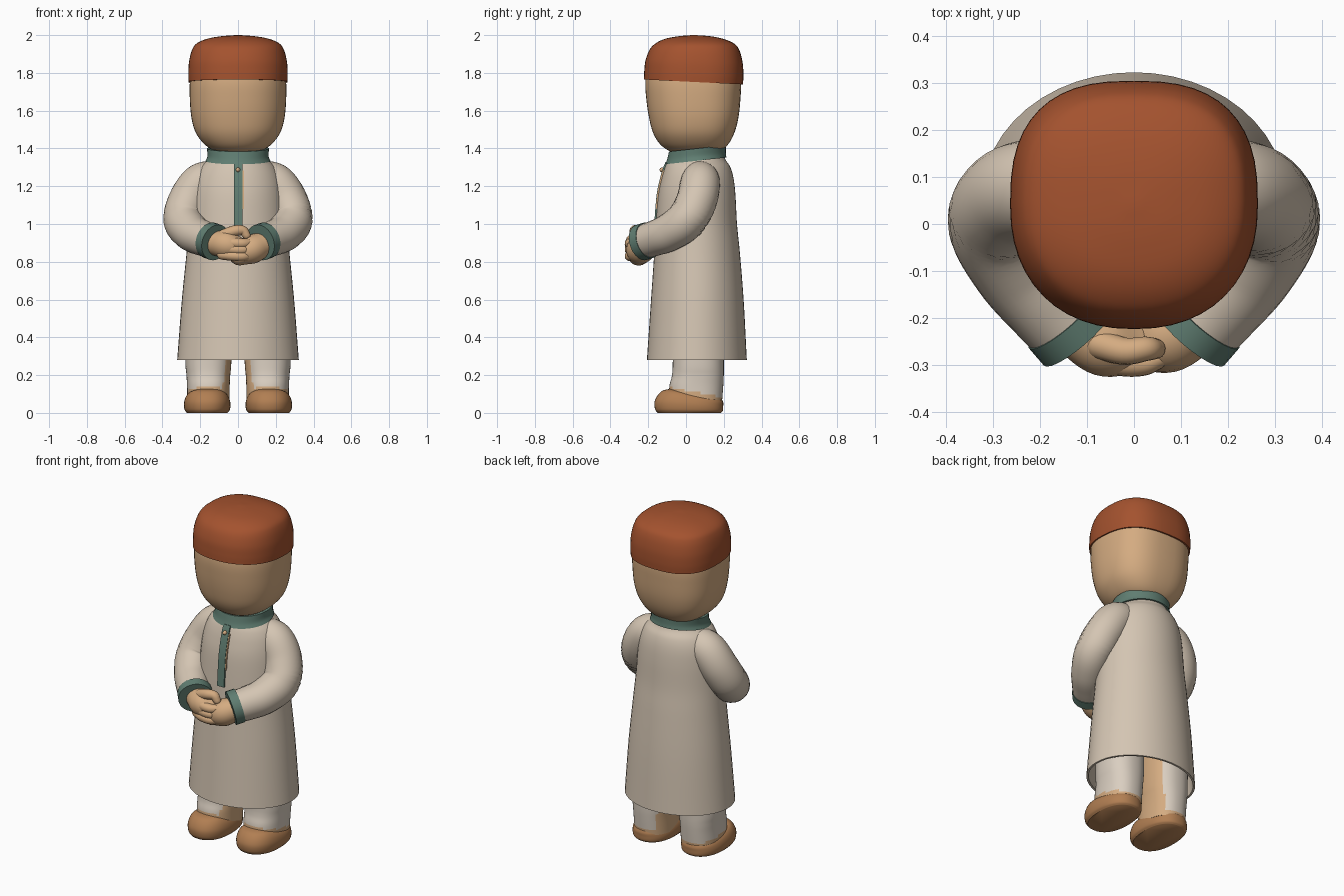
import bpy, bmesh
from math import sin, cos, pi, sqrt
from mathutils import Vector

if "Cube" in bpy.data.objects:
    bpy.data.objects.remove(bpy.data.objects["Cube"], do_unlink=True)


def material(name, rgb):
    m = bpy.data.materials.new(name)
    m.use_nodes = True
    m.diffuse_color = (*rgb, 1)
    node = m.node_tree.nodes["Principled BSDF"]
    node.inputs["Base Color"].default_value = (*rgb, 1)
    node.inputs["Roughness"].default_value = 0.8
    return m


CLOTH = material("cream cloth", (0.66, 0.56, 0.45))
TROUSER = material("pale trouser cloth", (0.70, 0.62, 0.53))
SKIN = material("tan skin", (0.66, 0.41, 0.22))
RUST = material("rust felt", (0.37, 0.085, 0.028))
GREEN = material("grey green trim", (0.115, 0.205, 0.165))
LEATHER = material("brown leather", (0.44, 0.21, 0.085))


def smooth(rows, steps=6):
    """Catmull-Rom resampling of rows of numbers."""
    rows = [Vector(r) for r in rows]
    p = [2 * rows[0] - rows[1]] + rows + [2 * rows[-1] - rows[-2]]
    out = []
    for i in range(1, len(p) - 2):
        a, b, c, d = p[i - 1:i + 3]
        for k in range(steps):
            t = k / steps
            out.append(0.5 * (2 * b + (c - a) * t + (2 * a - 5 * b + 4 * c - d) * t * t
                              + (3 * b - a - 3 * c + d) * t ** 3))
    return out + [rows[-1]]


def skin_rings(name, rings, mats, rule=None, angle=50):
    """Closed surface through matching rings of points."""
    bm = bmesh.new()
    loops = [[bm.verts.new(p) for p in ring] for ring in rings]
    for lo, hi in zip(loops, loops[1:]):
        for i in range(len(lo)):
            j = (i + 1) % len(lo)
            bm.faces.new((lo[i], lo[j], hi[j], hi[i]))
    bm.faces.new(loops[0])
    bm.faces.new(loops[-1])
    bmesh.ops.recalc_face_normals(bm, faces=bm.faces)
    bm.normal_update()
    if rule:
        for f in bm.faces:
            f.material_index = rule(f.calc_center_median(), f.normal)
    mesh = bpy.data.meshes.new(name)
    bm.to_mesh(mesh)
    bm.free()
    for m in mats:
        mesh.materials.append(m)
    ob = bpy.data.objects.new(name, mesh)
    bpy.context.collection.objects.link(ob)
    bpy.ops.object.select_all(action='DESELECT')
    ob.select_set(True)
    bpy.context.view_layer.objects.active = ob
    bpy.ops.object.shade_smooth_by_angle(angle=angle * pi / 180)
    return ob


def section(row, cx=0, front=2.0, back=2.0, count=48):
    """Super-ellipse from (z, half width, front y, back y)."""
    z, rx, y0, y1 = row
    pts = []
    for i in range(count):
        a = 2 * pi * i / count
        e = 2 / (back if sin(a) > 0 else front)
        px = abs(cos(a)) ** e * (1 if cos(a) > 0 else -1)
        py = abs(sin(a)) ** e * (1 if sin(a) > 0 else -1)
        pts.append(Vector((cx + rx * px, (y0 + y1) / 2 + (y1 - y0) / 2 * py, z)))
    return pts


def loft(name, rows, mats, cx=0, front=2.0, back=2.0, warp=None, rule=None):
    rings = [section(r, cx, front, back) for r in rows]
    if warp:
        for ring in rings:
            for p in ring:
                p.z = warp(p)
    return skin_rings(name, rings, mats, rule)


def tube(name, path, mat, round_ends=True, count=24):
    """Round limb along (x, y, z, radius) points."""
    pts = smooth(path)
    centres = [p.xyz for p in pts]
    radii = [p[3] for p in pts]
    if round_ends:
        for end, nxt in ((0, 1), (-1, -2)):
            c, r = centres[end].copy(), radii[end]
            d = (c - centres[nxt]).normalized()
            for t in (0.4, 0.7, 0.9, 0.99):
                at = 0 if end == 0 else len(centres)
                centres.insert(at, c + d * r * t)
                radii.insert(at, r * sqrt(1 - t * t))
    rings = []
    for i, c in enumerate(centres):
        d = centres[min(i + 1, len(centres) - 1)] - centres[max(i - 1, 0)]
        u = d.cross(Vector((0, 0.35, 1))).normalized()
        v = d.cross(u).normalized()
        rings.append([c + radii[i] * (u * cos(2 * pi * k / count) + v * sin(2 * pi * k / count))
                      for k in range(count)])
    return skin_rings(name, rings, [mat])


# Robe: flared, hollow at the hem
robe = smooth([(0.28, 0.322, -0.207, 0.322), (0.6, 0.297, -0.185, 0.305),
               (0.85, 0.272, -0.168, 0.285), (1.0, 0.258, -0.16, 0.27),
               (1.15, 0.245, -0.148, 0.262), (1.24, 0.228, -0.13, 0.252),
               (1.3, 0.2, -0.112, 0.235), (1.34, 0.16, -0.095, 0.21), (1.38, 0.14, -0.08, 0.195)])
lining = [(0.6, 0.28, -0.17, 0.29), (0.28, 0.31, -0.195, 0.31)]
loft("robe", lining + robe, [CLOTH])

# Collar, higher at the back
loft("collar", smooth([(1.335, 0.172, -0.11, 0.214), (1.36, 0.162, -0.1, 0.211),
                       (1.4, 0.164, -0.09, 0.211)], 4),
     [GREEN], warp=lambda p: p.z + 0.11 * (p.y - 0.06))


# Front opening: green strip with a skin-coloured edge, following the robe
def front_strip(name, x0, x1, z0, z1, lift, mat):
    rings = []
    for z, rx, y0, y1 in robe:
        if z0 <= z <= z1:
            rings.append([(x0, y0 - lift, z), (x1, y0 - lift, z),
                          (x1, y0 + 0.02, z), (x0, y0 + 0.02, z)])
    skin_rings(name, rings, [mat], angle=30)


front_strip("placket", -0.022, 0.024, 0.97, 1.33, 0.008, GREEN)
front_strip("placket_edge", 0.022, 0.031, 1.07, 1.29, 0.005, SKIN)
tube("button", [(0, -0.118, 1.287, 0.012), (0, -0.128, 1.287, 0.012)], SKIN, count=12)

# Head and cap
head = [(1.37, 0.07, -0.04, 0.13), (1.385, 0.12, -0.085, 0.18), (1.42, 0.175, -0.135, 0.222),
        (1.48, 0.222, -0.173, 0.255), (1.56, 0.246, -0.195, 0.277), (1.66, 0.255, -0.21, 0.288),
        (1.76, 0.254, -0.215, 0.291), (1.86, 0.235, -0.195, 0.27)]
loft("head", smooth(head), [SKIN], front=2.25, back=2.6)
cap = [(1.752, 0.262, -0.223, 0.302), (1.8, 0.263, -0.221, 0.304), (1.86, 0.259, -0.214, 0.3),
       (1.92, 0.244, -0.192, 0.284), (1.955, 0.22, -0.16, 0.258), (1.98, 0.165, -0.11, 0.2),
       (1.994, 0.09, -0.04, 0.13), (2.0, 0.012, 0.03, 0.05)]
loft("cap", smooth(cap), [RUST], front=2.25, back=2.6,
     warp=lambda p: p.z - 0.05 * (p.y - 0.04) * min(1, (2 - p.z) / 0.25))

for s, side in ((-1, "right"), (1, "left")):
    # Sleeve and cuff
    tube(side + "_sleeve", [(s * 0.12, 0.075, 1.25, 0.09), (s * 0.2, 0.075, 1.215, 0.105),
                            (s * 0.262, 0.055, 1.12, 0.108), (s * 0.288, 0.0, 1.02, 0.107),
                            (s * 0.245, -0.09, 0.955, 0.1), (s * 0.185, -0.165, 0.925, 0.094),
                            (s * 0.125, -0.23, 0.905, 0.09)], CLOTH, round_ends=False)
    tube(side + "_cuff", [(s * 0.15, -0.2, 0.914, 0.097), (s * 0.118, -0.237, 0.902, 0.097)],
         GREEN, round_ends=False)

    # Trouser leg, bare on the inner side and at the ankle
    def leg_rule(c, n):
        return int(n.x * s < -0.72 or c.z < 0.135 - 0.2 * (c.y + 0.08))
    loft(side + "_trouser_leg",
         smooth([(0.05, 0.112, -0.09, 0.19), (0.14, 0.113, -0.088, 0.197),
                 (0.2, 0.116, -0.074, 0.2), (0.28, 0.122, -0.07, 0.2), (0.55, 0.125, -0.07, 0.2)]),
         [TROUSER, SKIN], cx=s * 0.157, front=2.3, back=2.3, rule=leg_rule)

    # Shoe, tall at the toe and low at the heel
    loft(side + "_shoe",
         smooth([(0.0, 0.108, -0.15, 0.185), (0.02, 0.12, -0.164, 0.195),
                 (0.06, 0.123, -0.166, 0.197), (0.1, 0.112, -0.145, 0.196),
                 (0.122, 0.088, -0.112, 0.18), (0.131, 0.03, -0.04, 0.1)]),
         [LEATHER], cx=s * 0.163, front=2.3, back=2.3,
         warp=lambda p: p.z * (1 - 1.5 * max(0, p.y + 0.08)))

# Clasped hands
tube("right_hand", [(-0.125, -0.215, 0.9, 0.065), (-0.06, -0.25, 0.89, 0.074),
                    (0.0, -0.258, 0.875, 0.058)], SKIN)
tube("left_hand", [(0.125, -0.215, 0.89, 0.068), (0.07, -0.24, 0.865, 0.076),
                   (0.01, -0.25, 0.84, 0.06)], SKIN)
tube("right_thumb", [(-0.075, -0.255, 0.94, 0.032), (-0.02, -0.27, 0.963, 0.029),
                     (0.025, -0.265, 0.965, 0.026), (0.045, -0.265, 0.94, 0.022)], SKIN, count=16)
for i in range(3):
    z = 0.905 - 0.034 * i
    tube(f"right_finger_{i + 1}", [(-0.085, -0.275, z, 0.026), (-0.03, -0.295, z - 0.005, 0.027),
                                   (0.02, -0.296, z - 0.008, 0.026),
                                   (0.055, -0.283, z - 0.005, 0.022)], SKIN, count=16)
